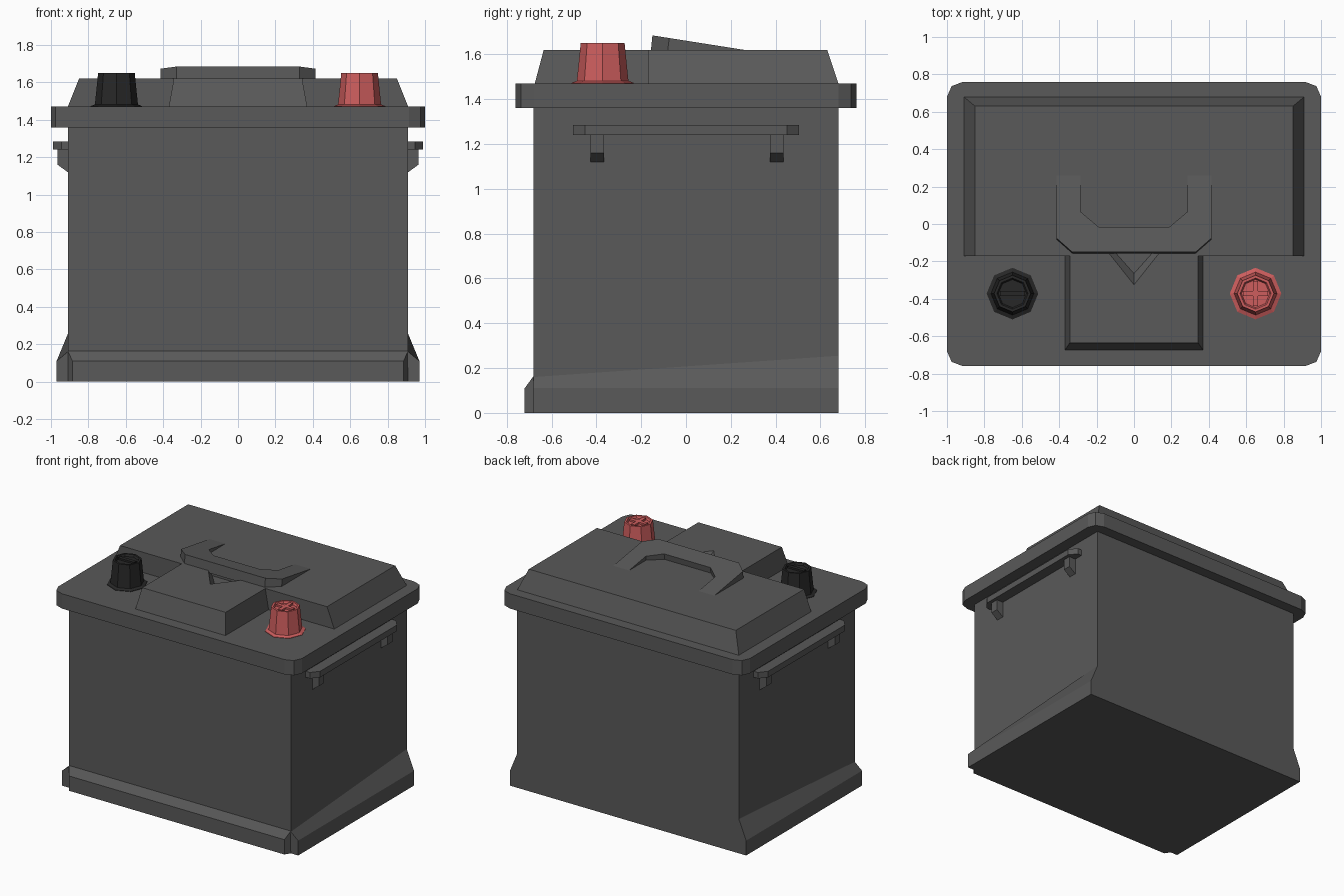
import bpy, bmesh
from math import sin, cos, pi

if "Cube" in bpy.data.objects:
    bpy.data.objects.remove(bpy.data.objects["Cube"])


def material(name, rgb):
    m = bpy.data.materials.new(name)
    m.diffuse_color = (*rgb, 1)
    m.use_nodes = True
    m.node_tree.nodes["Principled BSDF"].inputs["Base Color"].default_value = m.diffuse_color
    return m


GREY = material("dark_grey_plastic", (0.1, 0.1, 0.1))
BLACK = material("black_plastic", (0.02, 0.02, 0.02))
RED = material("red_plastic", (0.61, 0.11, 0.11))


def loft(name, rings, mat=GREY):
    """Closed solid through matching rings of 3D points, capped at both ends."""
    bm = bmesh.new()
    rows = [[bm.verts.new(p) for p in ring] for ring in rings]
    n = len(rows[0])
    for a, b in zip(rows, rows[1:]):
        for i in range(n):
            j = (i + 1) % n
            bm.faces.new((a[i], a[j], b[j], b[i]))
    bm.faces.new(rows[0][::-1])
    bm.faces.new(rows[-1])
    bmesh.ops.recalc_face_normals(bm, faces=bm.faces)
    me = bpy.data.meshes.new(name)
    bm.to_mesh(me)
    bm.free()
    me.materials.append(mat)
    ob = bpy.data.objects.new(name, me)
    bpy.context.collection.objects.link(ob)
    return ob


def at(points, z):
    return [(x, y, z) for x, y in points]


def mirrored(half):
    """Complete an outline by reflecting its right half across x = 0."""
    return half + [(-x, y) for x, y in reversed(half)]


# case
box = mirrored([(0.91, -0.68), (0.91, 0.68)])
loft("case", [at(box, 0), at(box, 1.38)])

# lid rim with two-step rounded corners
rim = mirrored([(0.915, -0.76), (0.975, -0.737), (1, -0.68),
                (1, 0.68), (0.975, 0.737), (0.915, 0.76)])
loft("lid_rim", [at(rim, 1.36), at(rim, 1.47)])

# raised T-shaped lid top
low = mirrored([(0.37, -0.675), (0.37, -0.17), (0.91, -0.17), (0.91, 0.68)])
high = mirrored([(0.343, -0.635), (0.343, -0.17), (0.85, -0.17), (0.85, 0.63)])
top = loft("lid_top", [at(low, 1.46), at(low, 1.47), at(high, 1.62)])

# finger dent in front of the handle
cutter = loft("dent_cutter", [
    at([(-0.12, -0.13), (0, -0.265), (0.12, -0.13)], 1.575),
    at([(-0.155, -0.13), (0, -0.325), (0.155, -0.13)], 1.62),
    at([(-0.155, -0.13), (0, -0.325), (0.155, -0.13)], 1.64)])
cutter.hide_render = True
cutter.hide_set(True)
cut = top.modifiers.new("dent", 'BOOLEAN')
cut.operation = 'DIFFERENCE'
cut.solver = 'EXACT'
cut.object = cutter

# sloping U-shaped carrying handle
u = mirrored([(0.33, -0.15), (0.415, -0.075), (0.415, 0.26),
              (0.285, 0.26), (0.285, 0.065), (0.19, -0.015)])
loft("carry_handle", [[(x, y - 0.008, 1.605) for x, y in u],
                      [(x, y, 1.62 + 0.158 * (0.26 - y)) for x, y in u]])

# front foot ledge
loft("front_foot", [
    [(s * x, y, z) for x, y, z in ((0.91, -0.67, 0), (0.91, -0.68, 0),
     (0.885, -0.72, 0), (0.885, -0.72, 0.11), (0.91, -0.68, 0.165),
     (0.91, -0.67, 0.165))] for s in (-1, 1)])

for s, side in ((-1, "left"), (1, "right")):
    # side foot, taller toward the back
    loft(side + "_foot", [
        [(s * 0.9, y, 0), (s * 0.97, y, 0), (s * 0.97, y, 0.11),
         (s * 0.91, y, h), (s * 0.9, y, h)] for y, h in ((-0.68, 0.16), (0.68, 0.255))])

    # side grip bar and its two brackets
    bar = [(s * x, y) for x, y in ((0.9, -0.505), (0.945, -0.505), (0.99, -0.45),
                                   (0.99, 0.45), (0.945, 0.505), (0.9, 0.505))]
    loft(side + "_grip", [at(bar, 1.24), at(bar, 1.285)])
    for c, end in ((-0.397, "front"), (0.405, "back")):
        loft(f"{side}_grip_bracket_{end}", [
            [(s * 0.9, y, 1.25), (s * 0.965, y, 1.25), (s * 0.965, y, 1.16),
             (s * 0.91, y, 1.12), (s * 0.9, y, 1.12)] for y in (c - 0.03, c + 0.03)])

    # terminal cap: octagonal flange, tapered post, recessed top
    cx, cy = s * 0.65, -0.372
    mat = RED if s > 0 else BLACK
    rings = [(0.138, 1.465), (0.138, 1.473), (0.115, 1.482), (0.098, 1.65),
             (0.083, 1.65), (0.075, 1.635)]
    loft(side + "_terminal", [
        [(cx + r * cos(i * pi / 4), cy + r * sin(i * pi / 4), z) for i in range(8)]
        for r, z in rings], mat)

    # raised polarity mark
    a, w = 0.066, 0.014
    if s > 0:
        mark = mirrored([(w, -a), (w, -w), (a, -w), (a, w), (w, w), (w, a)])
    else:
        mark = mirrored([(a, -w), (a, w)])
    mark = [(cx + x, cy + y) for x, y in mark]
    loft(side + "_polarity_mark", [at(mark, 1.63), at(mark, 1.648)], mat)
